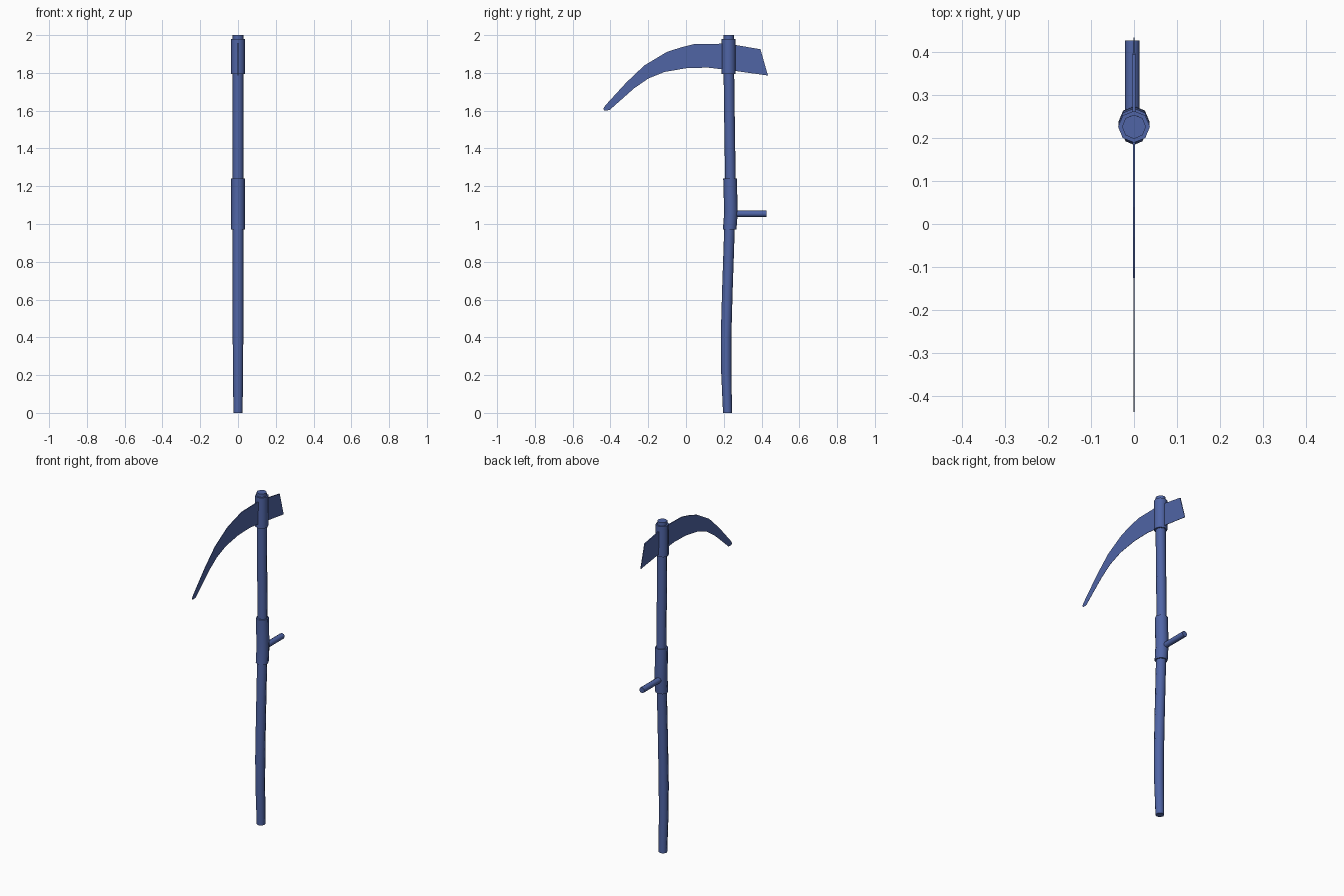
import bpy, bmesh, math
from mathutils import Vector

if "Cube" in bpy.data.objects:
    bpy.data.objects.remove(bpy.data.objects["Cube"])

blue = bpy.data.materials.new("blue")
blue.diffuse_color = (0.08, 0.13, 0.38, 1)
blue.use_nodes = True
blue.node_tree.nodes["Principled BSDF"].inputs["Base Color"].default_value = blue.diffuse_color


def finish(name, bm, smooth=None):
    bmesh.ops.recalc_face_normals(bm, faces=bm.faces)
    mesh = bpy.data.meshes.new(name)
    bm.to_mesh(mesh)
    bm.free()
    mesh.materials.append(blue)
    ob = bpy.data.objects.new(name, mesh)
    bpy.context.collection.objects.link(ob)
    if smooth:
        bpy.ops.object.select_all(action='DESELECT')
        ob.select_set(True)
        bpy.context.view_layer.objects.active = ob
        bpy.ops.object.shade_smooth_by_angle(angle=math.radians(smooth))
    return ob


def loft(bm, rings):
    """Skin a list of equal-length point rings and cap both ends."""
    loops = [[bm.verts.new(p) for p in ring] for ring in rings]
    for a, b in zip(loops, loops[1:]):
        n = len(a)
        for i in range(n):
            j = (i + 1) % n
            bm.faces.new((a[i], a[j], b[j], b[i]))
    bm.faces.new(loops[0][::-1])
    bm.faces.new(loops[-1])


def upright_tube(name, stations, sides=8):
    """Tube along z from (z, y, radius) stations."""
    bm = bmesh.new()
    rings = []
    for z, y, r in stations:
        angles = [2 * math.pi * i / sides for i in range(sides)]
        rings.append([Vector((r * math.cos(a), y + r * math.sin(a), z)) for a in angles])
    loft(bm, rings)
    return finish(name, bm, 50)


# Slightly crooked shaft
upright_tube("shaft", [
    (0.0, 0.220, 0.024), (0.22, 0.213, 0.027), (0.40, 0.212, 0.028),
    (0.65, 0.219, 0.028), (0.97, 0.230, 0.028), (1.07, 0.236, 0.028),
    (1.24, 0.235, 0.028), (1.50, 0.231, 0.028), (1.80, 0.227, 0.028),
    (2.0, 0.226, 0.028)])

# Grip wrap and blade socket
upright_tube("grip_wrap", [(0.97, 0.231, 0.036), (1.06, 0.238, 0.036), (1.24, 0.233, 0.036)])
upright_tube("blade_socket", [(1.795, 0.226, 0.037), (1.98, 0.226, 0.037)])

# Side peg pointing backwards
bm = bmesh.new()
peg = []
for y in (0.23, 0.427):
    peg.append([Vector((-0.004 + 0.017 * math.cos(i * math.pi / 4), y,
                        1.054 + 0.017 * math.sin(i * math.pi / 4))) for i in range(8)])
loft(bm, peg)
finish("side_peg", bm, 50)

# Curved blade: (spine y, spine z, edge y, edge z, half thickness)
blade = [
    (-0.437, 1.613, -0.434, 1.600, 0.0006),
    (-0.425, 1.630, -0.405, 1.603, 0.0008),
    (-0.315, 1.750, -0.275, 1.718, 0.0012),
    (-0.220, 1.840, -0.200, 1.770, 0.0015),
    (-0.103, 1.910, -0.114, 1.805, 0.0018),
    (-0.030, 1.934, 0.003, 1.825, 0.002),
    (0.040, 1.952, 0.114, 1.828, 0.0025),
    (0.220, 1.955, 0.220, 1.816, 0.003),
    (0.394, 1.925, 0.434, 1.786, 0.003)]
bm = bmesh.new()
loft(bm, [[Vector((-t, sy, sz)), Vector((t, sy, sz)),
           Vector((t * 0.4, ey, ez)), Vector((-t * 0.4, ey, ez))]
          for sy, sz, ey, ez, t in blade])
finish("blade", bm)
